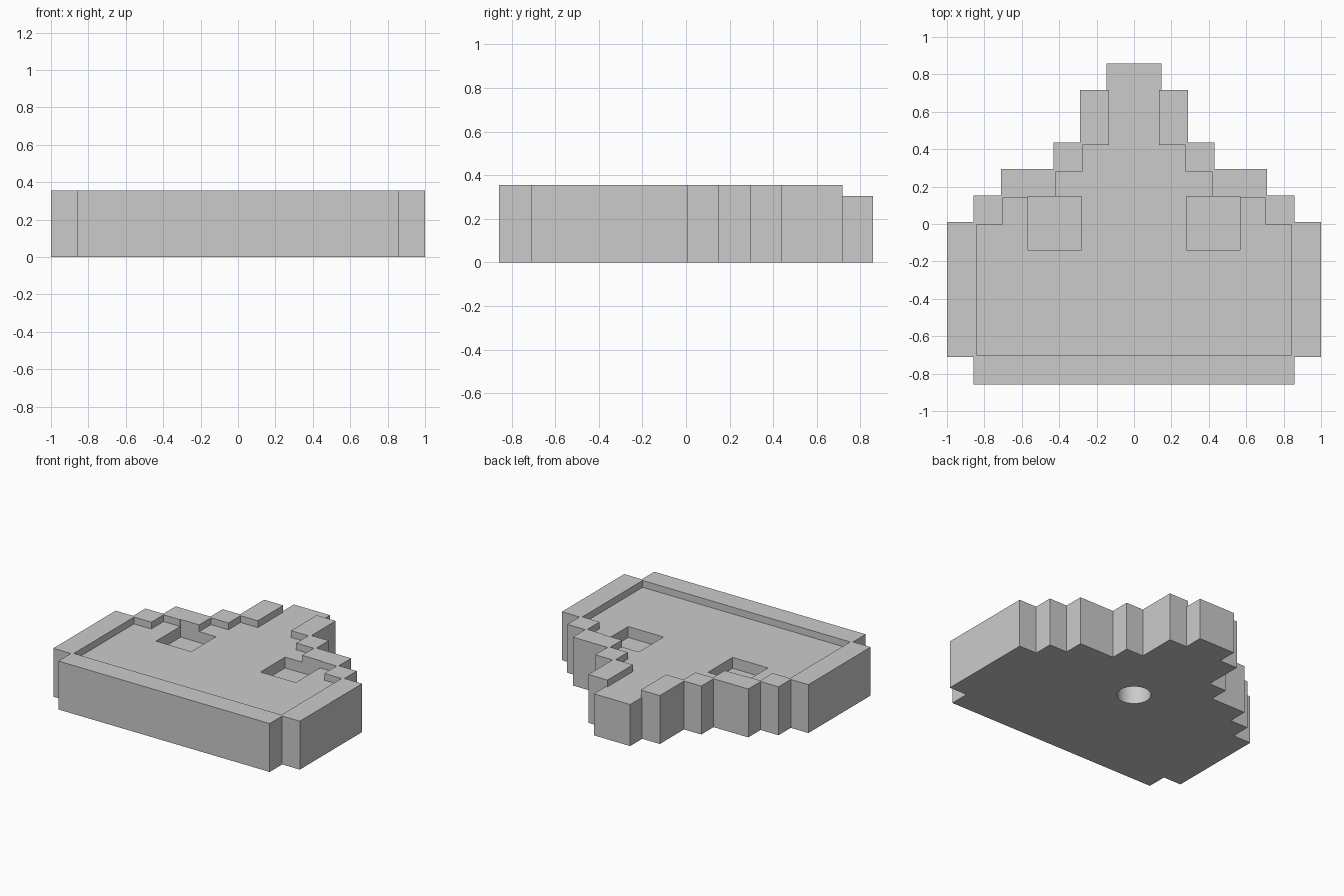
import bpy, bmesh, math

cube = bpy.data.objects.get("Cube")
if cube:
    bpy.data.objects.remove(cube, do_unlink=True)

grey = bpy.data.materials.new("plain_grey")
grey.use_nodes = True
COLOUR = (0.6, 0.6, 0.6, 1)
grey.diffuse_color = COLOUR
grey.node_tree.nodes["Principled BSDF"].inputs["Base Color"].default_value = COLOUR


def prism(name, outline, low, high):
    """Extrude a flat outline between two heights."""
    bm = bmesh.new()
    face = bm.faces.new([bm.verts.new((x, y, low)) for x, y in outline])
    top = bmesh.ops.extrude_face_region(bm, geom=[face])["geom"]
    bmesh.ops.translate(bm, vec=(0, 0, high - low),
                        verts=[v for v in top if isinstance(v, bmesh.types.BMVert)])
    bmesh.ops.recalc_face_normals(bm, faces=bm.faces)
    mesh = bpy.data.meshes.new(name)
    bm.to_mesh(mesh)
    bm.free()
    mesh.materials.append(grey)
    obj = bpy.data.objects.new(name, mesh)
    bpy.context.collection.objects.link(obj)
    return obj


def mirrored(half):
    return half + [(-x, y) for x, y in reversed(half)]


def stairs(steps, start):
    """Turn (width, top) pairs into a stepped right-hand profile."""
    points, y = [], start
    for x, top in steps:
        points += [(x, y), (x, top)]
        y = top
    return points


HEIGHT, FLOOR, EYE_FLOOR, HOLE_DEPTH = 0.355, 0.305, 0.225, 0.2

# Stepped plate
body = prism("stepped_body", mirrored(stairs(
    [(0.857, -0.712), (1, 0.01), (0.857, 0.152), (0.712, 0.295),
     (0.43, 0.437), (0.29, 0.717), (0.147, 0.857)], -0.857)), 0, HEIGHT)

# Sunken face inside the raised rim, open at the tip
recess = prism("recess_cutter", mirrored(stairs(
    [(0.842, -0.002), (0.702, 0.14), (0.417, 0.282),
     (0.275, 0.422), (0.135, 0.717), (0.2, 1)], -0.7)), FLOOR, 0.5)

# Square eye pockets
cutters = [recess]
for side, name in ((1, "left"), (-1, "right")):
    corners = [(0.28, -0.14), (0.567, -0.14), (0.567, 0.146), (0.28, 0.146)]
    cutters.append(prism(name + "_eye_cutter",
                         [(side * x, y) for x, y in corners], EYE_FLOOR, 0.5))

# Round blind hole underneath
SIDES = 48
circle = [(0.113 * math.cos(math.tau * i / SIDES), 0.113 * math.sin(math.tau * i / SIDES))
          for i in range(SIDES)]
cutters.append(prism("hole_cutter", circle, -0.1, HOLE_DEPTH))

bpy.context.view_layer.objects.active = body
body.select_set(True)
for cutter in cutters:
    cut = body.modifiers.new(cutter.name, "BOOLEAN")
    cut.operation = "DIFFERENCE"
    cut.solver = "EXACT"
    cut.object = cutter
    bpy.ops.object.modifier_apply(modifier=cut.name)
    cutter.hide_render = True
for cutter in cutters:
    bpy.data.objects.remove(cutter, do_unlink=True)

bpy.ops.object.shade_smooth_by_angle(angle=math.radians(30))
